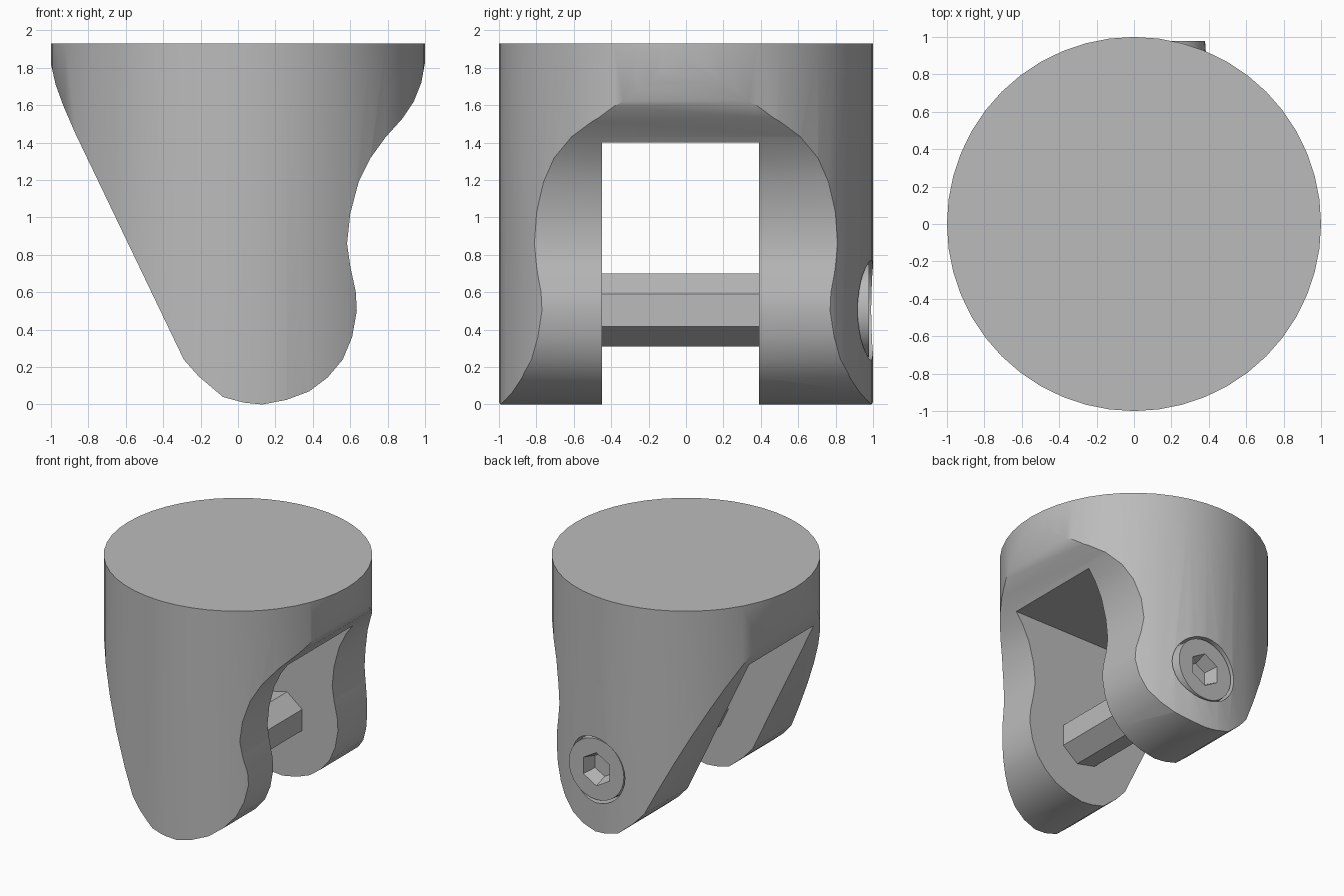
import bpy, bmesh, math
from mathutils import Matrix

if "Cube" in bpy.data.objects:
    bpy.data.objects.remove(bpy.data.objects["Cube"])

grey = bpy.data.materials.new("plain grey")
grey.use_nodes = True
GREY = (0.5, 0.5, 0.5, 1)
grey.diffuse_color = GREY
grey.node_tree.nodes["Principled BSDF"].inputs["Base Color"].default_value = GREY

PIN_X, PIN_Z = 0.13, 0.505
HEIGHT = 1.93


def finish(name, bm):
    bmesh.ops.recalc_face_normals(bm, faces=bm.faces)
    mesh = bpy.data.meshes.new(name)
    bm.to_mesh(mesh)
    bm.free()
    mesh.materials.append(grey)
    ob = bpy.data.objects.new(name, mesh)
    bpy.context.collection.objects.link(ob)
    return ob


def upright_cylinder(name, radius, height, sides):
    bm = bmesh.new()
    bmesh.ops.create_cone(bm, cap_ends=True, segments=sides, radius1=radius, radius2=radius,
                          depth=height, matrix=Matrix.Translation((0, 0, height / 2)))
    return finish(name, bm)


def pin_rod(name, r_front, r_back, y0, y1, sides, turn=0):
    """Round or many-sided rod running front to back on the pin axis."""
    bm = bmesh.new()
    place = (Matrix.Translation((PIN_X, (y0 + y1) / 2, PIN_Z))
             @ Matrix.Rotation(-math.pi / 2, 4, 'X') @ Matrix.Rotation(turn, 4, 'Z'))
    bmesh.ops.create_cone(bm, cap_ends=True, segments=sides, radius1=r_front, radius2=r_back,
                          depth=y1 - y0, matrix=place)
    return finish(name, bm)


def extrude_profile(name, points, y0, y1):
    bm = bmesh.new()
    face = bm.faces.new([bm.verts.new((x, y0, z)) for x, z in points])
    new = bmesh.ops.extrude_face_region(bm, geom=[face])["geom"]
    bmesh.ops.translate(bm, vec=(0, y1 - y0, 0),
                        verts=[v for v in new if isinstance(v, bmesh.types.BMVert)])
    return finish(name, bm)


def select_only(ob):
    bpy.ops.object.select_all(action='DESELECT')
    ob.select_set(True)
    bpy.context.view_layer.objects.active = ob


def cut(ob, tool, operation='DIFFERENCE'):
    mod = ob.modifiers.new("cut", 'BOOLEAN')
    mod.operation, mod.object, mod.solver = operation, tool, 'EXACT'
    select_only(ob)
    bpy.ops.object.modifier_apply(modifier=mod.name)
    bpy.data.objects.remove(tool)


def smooth(ob, degrees):
    select_only(ob)
    bpy.ops.object.shade_smooth_by_angle(angle=math.radians(degrees))


# Clevis body: round stock trimmed to the side outline
outline = [(-1.1, 2.1), (-1.02, 1.93), (-1, 1.82), (-0.975, 1.71), (-0.935, 1.6), (-0.87, 1.45),
           (-0.29, 0.24), (-0.21, 0.15), (-0.08, 0.04), (0.03, 0.01), (0.13, 0), (0.26, 0.025),
           (0.38, 0.07), (0.48, 0.145), (0.56, 0.24), (0.61, 0.36), (0.635, 0.5), (0.63, 0.6),
           (0.6, 0.74), (0.583, 0.86), (0.6, 1.02), (0.645, 1.19), (0.71, 1.32), (0.79, 1.43),
           (0.88, 1.53), (0.94, 1.62), (0.98, 1.72), (1, 1.83), (1.02, 1.93), (1.1, 2.1)]
body = upright_cylinder("clevis_body", 1, HEIGHT, 48)
cut(body, extrude_profile("outline_tool", outline, -1.2, 1.2), 'INTERSECT')

# Slot between the two ears
slot = [(-1.3, -0.2), (1.3, -0.2), (1.3, 1.4), (-1.3, 1.4)]
cut(body, extrude_profile("slot_tool", slot, -0.45, 0.39))

# Round recess for the screw head
cut(body, pin_rod("recess_tool", 0.268, 0.268, 0.85, 1.2, 32))
smooth(body, 30)

# Pin crossing the slot
pin_rod("cross_pin", 0.2, 0.2, -0.5, 0.45, 7, math.radians(90))

# Screw head with a tapered hexagonal socket
head = pin_rod("screw_head", 0.26, 0.25, 0.84, 0.978, 32)
cut(head, pin_rod("socket_tool", 0.1, 0.14, 0.87, 0.99, 6))
smooth(head, 30)
